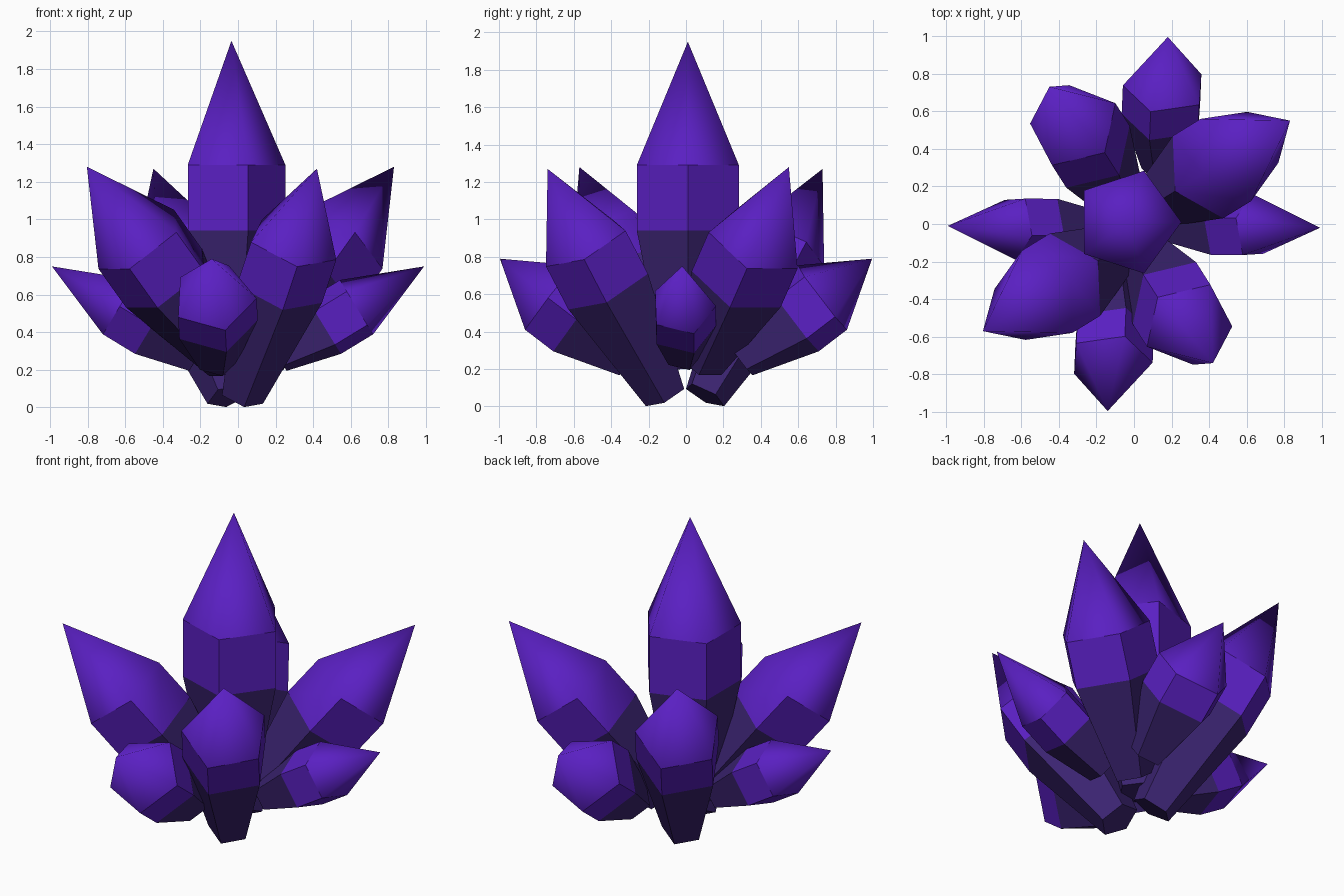
import bpy, bmesh, math
from mathutils import Vector

if "Cube" in bpy.data.objects:
    bpy.data.objects.remove(bpy.data.objects["Cube"])


def material(name, rgb):
    m = bpy.data.materials.new(name)
    m.diffuse_color = (*rgb, 1)
    m.use_nodes = True
    m.node_tree.nodes["Principled BSDF"].inputs["Base Color"].default_value = m.diffuse_color
    return m


BRIGHT = material("bright violet", (0.102, 0.014, 0.54))
DARK = material("dusky violet", (0.044, 0.017, 0.165))


def crystal(name, base, tip, radius, base_radius, tip_len, band, roll, soft=()):
    """Five-sided crystal: tapering root, straight band, pointed cap.
    Band faces listed in soft are smoothed into the cap."""
    base, tip = Vector(base), Vector(tip)
    axis = (tip - base).normalized()
    out = Vector((axis.x, axis.y, 0))
    out = out.normalized() if out.length > 0.01 else Vector((1, 0, 0))
    side = Vector((-out.y, out.x, 0))
    low = side.cross(axis)          # outward and downward direction
    bm = bmesh.new()

    def ring(c, r):
        vs = []
        for i in range(5):
            a = math.radians(roll + 72 * i)
            vs.append(bm.verts.new(c + r * (math.cos(a) * low + math.sin(a) * side)))
        return vs

    shoulder = tip - axis * tip_len
    rings = [ring(base, base_radius), ring(shoulder - axis * band, radius), ring(shoulder, radius)]
    apex = bm.verts.new(tip)
    bm.faces.new(rings[0][::-1]).material_index = 1
    for k in range(2):
        for i in range(5):
            j = (i + 1) % 5
            f = bm.faces.new((rings[k][i], rings[k][j], rings[k + 1][j], rings[k + 1][i]))
            f.material_index = 1 - k
            f.smooth = k == 1 and i in soft
    for i in range(5):
        f = bm.faces.new((rings[2][i], rings[2][(i + 1) % 5], apex))
        f.smooth = True             # cap is smooth, sides are flat
    bmesh.ops.recalc_face_normals(bm, faces=bm.faces)
    for e in bm.edges:
        e.smooth = all(f.smooth for f in e.link_faces)
    me = bpy.data.meshes.new(name)
    bm.to_mesh(me)
    bm.free()
    me.materials.append(BRIGHT)
    me.materials.append(DARK)
    bpy.context.collection.objects.link(bpy.data.objects.new(name, me))


# Central upright crystal
crystal("central_crystal", (-0.035, 0.01, 0.2), (-0.035, 0.01, 1.95), 0.287, 0.13, 0.66, 0.35, 0)

# Leaning crystals: each is repeated by a half turn about its own centre (cx, cy)
pairs = [
    ("tall_side_crystal", (0.08, 0.09, 0.23), (0.83, 0.55, 1.28), 0.27, 0.12, 0.525, 0.27, 36, 0.013, -0.01, (1, 2)),
    ("tall_front_crystal", (0.02, -0.11, 0.06), (0.42, -0.74, 1.27), 0.25, 0.12, 0.47, 0.27, -22, -0.015, -0.005, ()),
    ("low_side_crystal", (0.21, -0.015, 0.275), (0.99, -0.02, 0.75), 0.178, 0.10, 0.42, 0.20, 20, 0, -0.015, ()),
    ("low_front_crystal", (-0.11, -0.29, 0.25), (-0.14, -0.995, 0.79), 0.228, 0.11, 0.34, 0.19, 17, 0.02, 0, ()),
]
for name, b, t, r, rb, tl, band, roll, cx, cy, soft in pairs:
    crystal(name, b, t, r, rb, tl, band, roll, soft)
    turn = lambda p: (2 * cx - p[0], 2 * cy - p[1], p[2])
    crystal(name + "_opposite", turn(b), turn(t), r, rb, tl, band, roll, soft)
